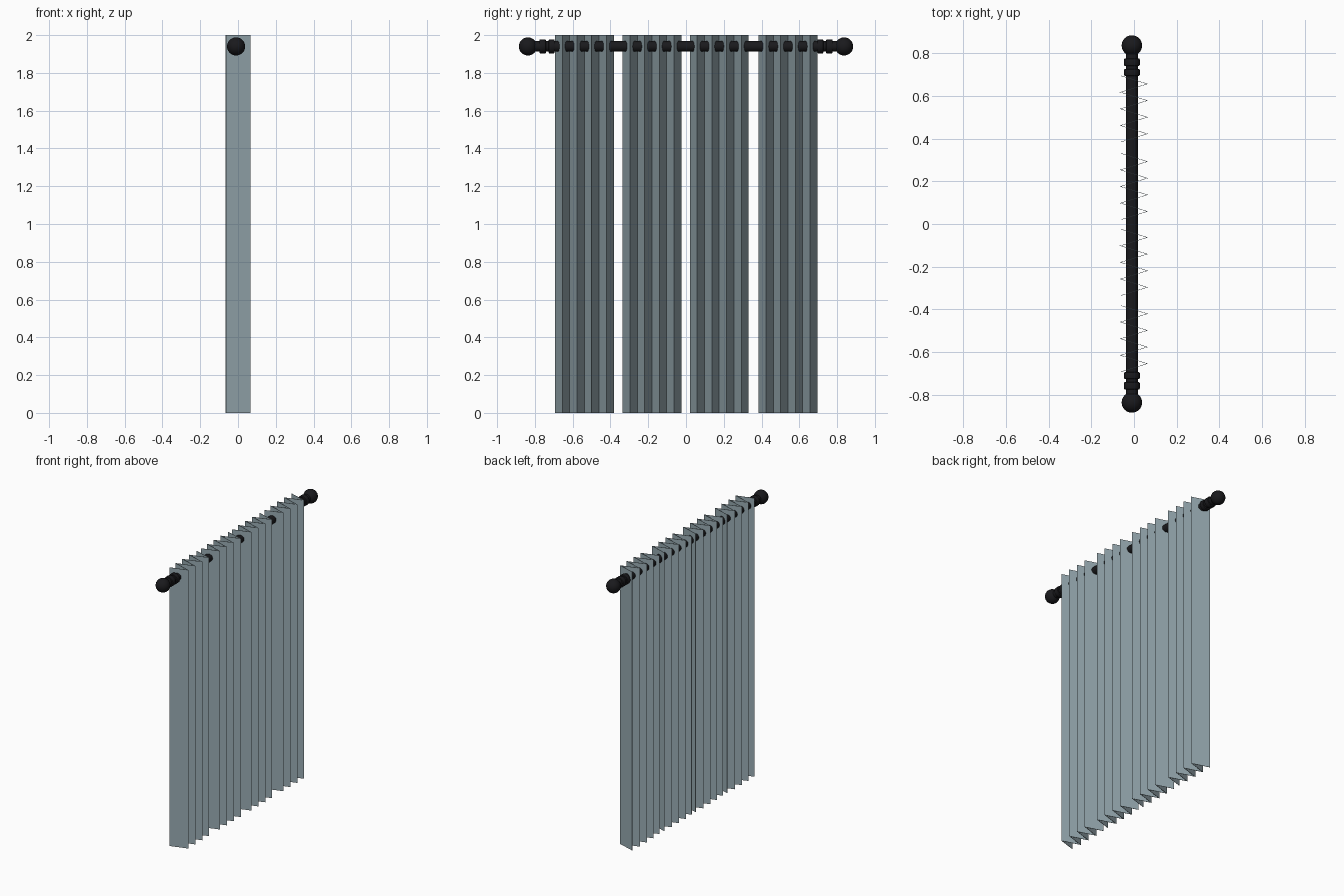
import bpy, bmesh, math
from mathutils import Matrix

if "Cube" in bpy.data.objects:
    bpy.data.objects.remove(bpy.data.objects["Cube"])


def material(name, rgb):
    m = bpy.data.materials.new(name)
    m.diffuse_color = (*rgb, 1)
    m.use_nodes = True
    m.node_tree.nodes["Principled BSDF"].inputs["Base Color"].default_value = m.diffuse_color
    return m


FABRIC = material("blue grey fabric", (0.31, 0.40, 0.44))
BLACK = material("black metal", (0.010, 0.010, 0.012))
ROD_X, ROD_Z = -0.01, 1.94


def add_object(name, bm, mat):
    bmesh.ops.recalc_face_normals(bm, faces=bm.faces)
    me = bpy.data.meshes.new(name)
    bm.to_mesh(me)
    bm.free()
    me.materials.append(mat)
    ob = bpy.data.objects.new(name, me)
    bpy.context.collection.objects.link(ob)
    return ob


def curtain_panel(name, y0, width=0.312, folds=8, height=2.0):
    """Pleated sheet: zigzag outline with a thin mitred back, extruded upward."""
    front_x, back_x, miter = 0.066, -0.060, 0.007
    step = width / folds
    outer = [(front_x if i % 2 else back_x, y0 + i * step) for i in range(folds + 1)]
    inner = [(x - miter, y) for x, y in outer]
    inner[0] = (back_x - 0.0006, y0 + 0.002)
    inner[-1] = (back_x - 0.0006, y0 + width - 0.002)
    bm = bmesh.new()
    rings = [[[bm.verts.new((x, y, z)) for x, y in line] for line in (outer, inner)]
             for z in (0, height)]
    (ob, ib), (ot, it) = rings
    for i in range(folds):
        j = i + 1
        bm.faces.new((ob[i], ob[j], ot[j], ot[i]))
        bm.faces.new((ib[j], ib[i], it[i], it[j]))
        bm.faces.new((ot[i], ot[j], it[j], it[i]))
        bm.faces.new((ob[j], ob[i], ib[i], ib[j]))
    for i in (0, folds):
        bm.faces.new((ob[i], ot[i], it[i], ib[i]))
    return add_object(name, bm, FABRIC)


def shade(ob):
    bpy.ops.object.select_all(action='DESELECT')
    ob.select_set(True)
    bpy.context.view_layer.objects.active = ob
    bpy.ops.object.shade_smooth_by_angle(angle=math.radians(35))


def bar(name, y_mid, length, radius, bevel=0.0):
    """Round bar lying along the rod axis."""
    bm = bmesh.new()
    place = Matrix.Translation((ROD_X, y_mid, ROD_Z)) @ Matrix.Rotation(math.pi / 2, 4, 'X')
    bmesh.ops.create_cone(bm, cap_ends=True, segments=32, radius1=radius,
                          radius2=radius, depth=length, matrix=place)
    if bevel:
        rims = [e for e in bm.edges if any(len(f.verts) > 4 for f in e.link_faces)]
        bmesh.ops.bevel(bm, geom=rims, offset=bevel, segments=2, affect='EDGES', profile=0.5)
    shade(add_object(name, bm, BLACK))


# four pleated curtain panels
for n, y in enumerate((-0.694, -0.336, 0.020, 0.384), 1):
    curtain_panel(f"curtain_panel_{n}", y)

# rod through the pleats
bar("curtain_rod", 0, 1.64, 0.028)

# collars and ball finials at both ends
for side, s in (("front", -1), ("back", 1)):
    bar(f"outer_collar_{side}", s * 0.759, 0.035, 0.037, 0.005)
    bar(f"inner_collar_{side}", s * 0.711, 0.032, 0.037, 0.005)
    bm = bmesh.new()
    bmesh.ops.create_uvsphere(bm, u_segments=32, v_segments=16, radius=0.048,
                              matrix=Matrix.Translation((ROD_X, s * 0.837, ROD_Z)))
    shade(add_object(f"ball_finial_{side}", bm, BLACK))
